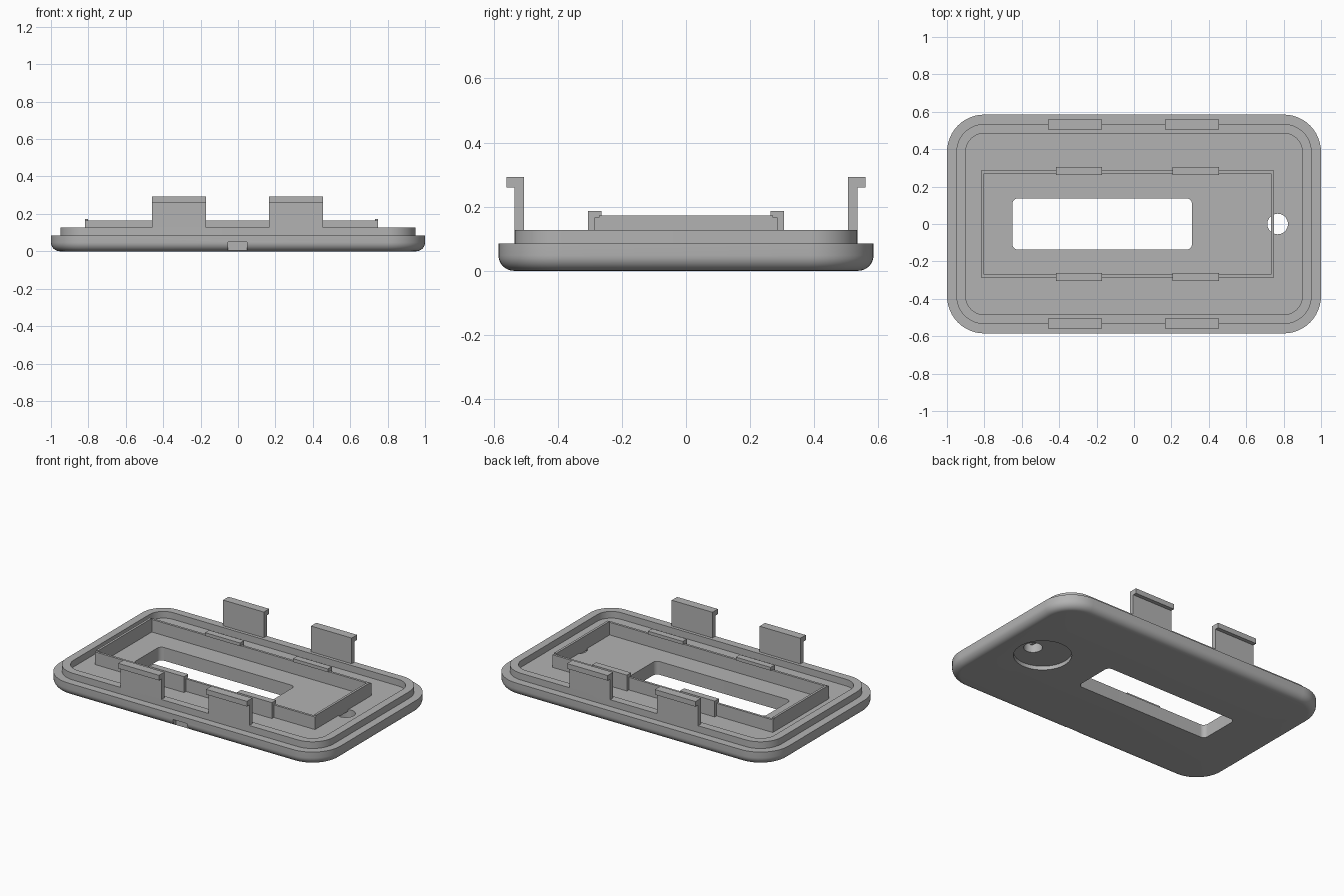
import bpy, bmesh, math

if "Cube" in bpy.data.objects:
    bpy.data.objects.remove(bpy.data.objects["Cube"], do_unlink=True)

grey = bpy.data.materials.new("plain grey")
grey.use_nodes = True
colour = (0.45, 0.45, 0.45, 1)
grey.diffuse_color = colour
grey.node_tree.nodes["Principled BSDF"].inputs["Base Color"].default_value = colour


def finish(name, bm):
    bmesh.ops.recalc_face_normals(bm, faces=bm.faces)
    mesh = bpy.data.meshes.new(name)
    bm.to_mesh(mesh)
    bm.free()
    obj = bpy.data.objects.new(name, mesh)
    bpy.context.collection.objects.link(obj)
    mesh.materials.append(grey)
    return obj


def rounded_ring(bm, hx, hy, r, z, cx=0, cy=0, steps=12):
    """Loop of vertices round a rounded rectangle."""
    ring = []
    for q, (sx, sy) in enumerate([(1, 1), (-1, 1), (-1, -1), (1, -1)]):
        for i in range(steps + 1):
            a = (q + i / steps) * math.pi / 2
            ring.append(bm.verts.new((cx + sx * (hx - r) + r * math.cos(a),
                                      cy + sy * (hy - r) + r * math.sin(a), z)))
    return ring


def loft(name, sections, cx=0, cy=0):
    """Closed solid through rounded rectangles (hx, hy, r, z)."""
    bm = bmesh.new()
    rings = [rounded_ring(bm, *s, cx, cy) for s in sections]
    for a, b in zip(rings, rings[1:]):
        n = len(a)
        for i in range(n):
            j = (i + 1) % n
            bm.faces.new((a[i], a[j], b[j], b[i]))
    bm.faces.new(rings[0][::-1])
    bm.faces.new(rings[-1])
    return finish(name, bm)


def extrude_x(name, x0, x1, outline):
    """Solid along x from a (y, z) outline."""
    bm = bmesh.new()
    face = bm.faces.new([bm.verts.new((x0, y, z)) for y, z in outline])
    moved = bmesh.ops.extrude_face_region(bm, geom=[face])["geom"]
    verts = [v for v in moved if isinstance(v, bmesh.types.BMVert)]
    bmesh.ops.translate(bm, verts=verts, vec=(x1 - x0, 0, 0))
    return finish(name, bm)


def box(name, x0, x1, y0, y1, z0, z1):
    return extrude_x(name, x0, x1, [(y0, z0), (y1, z0), (y1, z1), (y0, z1)])


def cylinder(name, x, y, r, z0, z1):
    bm = bmesh.new()
    bmesh.ops.create_cone(bm, cap_ends=True, segments=48, radius1=r, radius2=r, depth=z1 - z0)
    bmesh.ops.translate(bm, verts=bm.verts, vec=(x, y, (z0 + z1) / 2))
    return finish(name, bm)


FLOOR = 0.085
RIM = 0.128

# Cover plate with a rounded lower edge, a raised rim and a recessed floor
HX, HY, R, F = 1.0, 0.585, 0.2, 0.048
sections = []
for k in range(9):
    a = k / 8 * math.pi / 2
    inset = F * (1 - math.sin(a))
    sections.append((HX - inset, HY - inset, R - inset, F * (1 - math.cos(a))))
sections.append((HX, HY, R, FLOOR))
for inset, z in [(0.05, FLOOR), (0.05, RIM), (0.1, RIM), (0.1, FLOOR)]:
    sections.append((HX - inset, HY - inset, R - inset, z))
plate = loft("cover_plate", sections)

# Openings: display window, through hole, shallow round recess, front notch
cutters = [
    loft("window_cutter", [(0.48, 0.137, 0.03, -0.1), (0.48, 0.137, 0.03, 0.3)], -0.17),
    cylinder("recess_cutter", 0.695, 0, 0.17, -0.1, 0.025),
    cylinder("hole_cutter", 0.768, 0, 0.055, -0.2, 0.3),
    box("notch_cutter", -0.053, 0.047, -0.7, -0.555, -0.1, 0.05),
]
bpy.context.view_layer.objects.active = plate
for cutter in cutters:
    cutter.hide_render = True
    mod = plate.modifiers.new("cut", "BOOLEAN")
    mod.operation = "DIFFERENCE"
    mod.solver = "EXACT"
    mod.object = cutter
    bpy.ops.object.modifier_apply(modifier=mod.name)
for cutter in cutters:
    bpy.data.objects.remove(cutter, do_unlink=True)

# Inner frame: long side walls and slightly taller end walls
X0, X1, Y, T = -0.818, 0.748, 0.286, 0.015
for side, s in (("front", -1), ("back", 1)):
    ys = sorted((s * Y, s * (Y - T)))
    box(f"frame_{side}_wall", X0, X1, *ys, FLOOR - 0.01, 0.166)
for side, x in (("right", X0), ("left", X1 - T)):
    box(f"frame_{side}_wall", x, x + T, T - Y, Y - T, FLOOR - 0.01, 0.173)

# Hooked tabs: tall ones on the rim, short ones on the frame
for side, s in (("front", -1), ("back", 1)):
    tall = [(0.505, FLOOR), (0.535, FLOOR), (0.535, 0.26),
            (0.56, 0.26), (0.56, 0.293), (0.505, 0.293)]
    short = [(0.28, FLOOR - 0.01), (0.305, FLOOR - 0.01), (0.305, 0.187),
             (0.263, 0.187), (0.263, 0.166), (0.28, 0.166)]
    for hand, tx, sx in (("right", -0.46, -0.418), ("left", 0.165, 0.207)):
        extrude_x(f"{side}_{hand}_clip", tx, tx + 0.29, [(s * y, z) for y, z in tall])
        extrude_x(f"{side}_{hand}_frame_tab", sx, sx + 0.248, [(s * y, z) for y, z in short])

# Smooth the rounded surfaces, keep the edges sharp
bpy.ops.object.select_all(action="DESELECT")
plate.select_set(True)
bpy.context.view_layer.objects.active = plate
bpy.ops.object.shade_smooth_by_angle(angle=math.radians(30))
